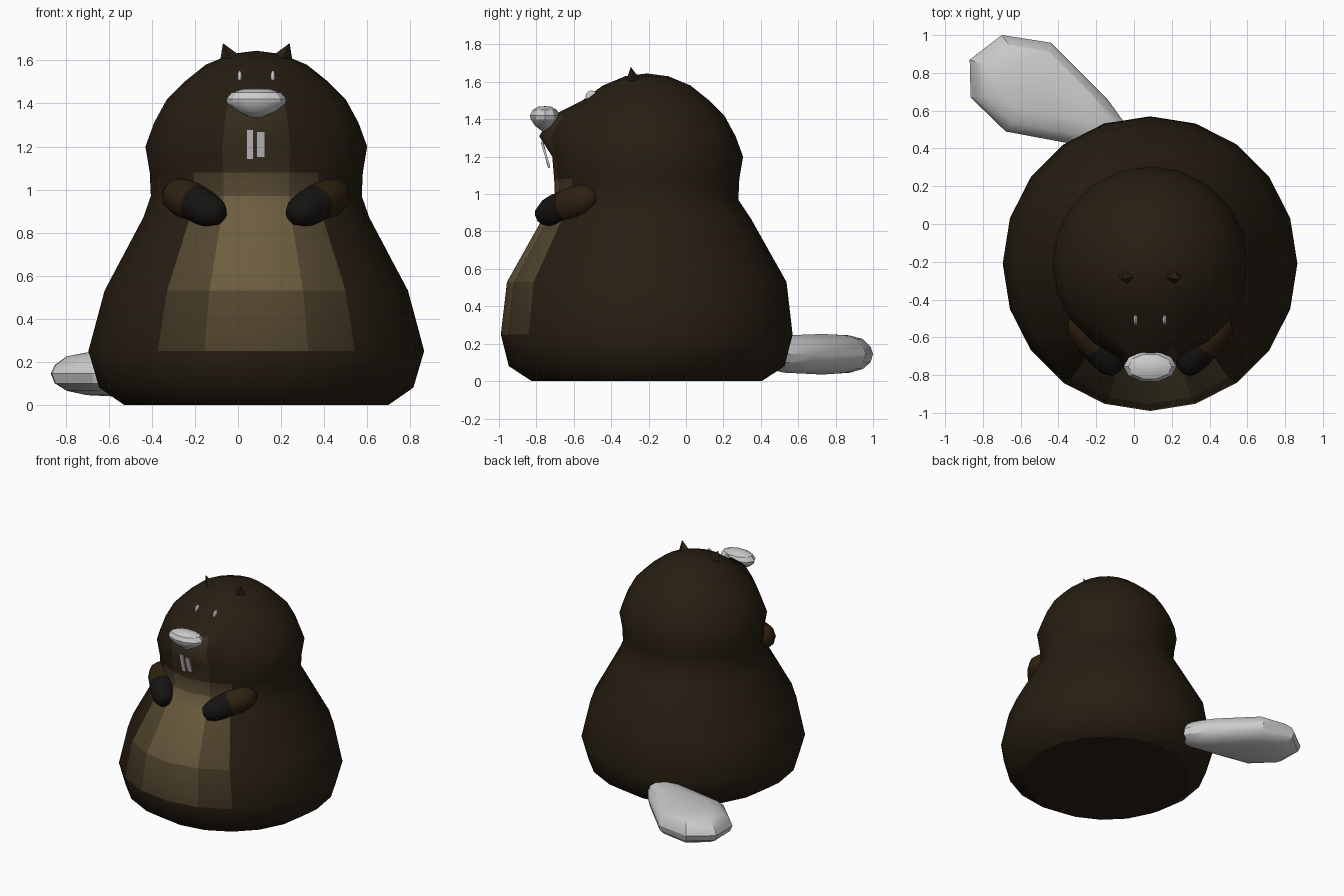
import bpy, bmesh, math
from mathutils import Vector

if "Cube" in bpy.data.objects:
    bpy.data.objects.remove(bpy.data.objects["Cube"])

CX, CY = 0.085, -0.21      # body axis


def material(name, rgb):
    m = bpy.data.materials.new(name)
    m.diffuse_color = (*rgb, 1)
    m.use_nodes = True
    m.node_tree.nodes["Principled BSDF"].inputs["Base Color"].default_value = m.diffuse_color
    return m


def loft(name, rings, mats=(), pick=None, smooth=30):
    """Skin a list of point rings; a one-point ring closes to a tip."""
    bm = bmesh.new()
    vs = [[bm.verts.new(p) for p in r] for r in rings]
    for i, (a, b) in enumerate(zip(vs, vs[1:])):
        n = max(len(a), len(b))
        for j in range(n):
            k = (j + 1) % n
            q = [a[j % len(a)], a[k % len(a)], b[k % len(b)], b[j % len(b)]]
            f = bm.faces.new(list(dict.fromkeys(q)))
            if pick:
                f.material_index = pick(i, j)
    for end in (vs[0], vs[-1]):
        if len(end) > 2:
            bm.faces.new(end)
    bmesh.ops.recalc_face_normals(bm, faces=bm.faces)
    me = bpy.data.meshes.new(name)
    bm.to_mesh(me)
    bm.free()
    for m in mats:
        me.materials.append(m)
    ob = bpy.data.objects.new(name, me)
    bpy.context.collection.objects.link(ob)
    bpy.context.view_layer.objects.active = ob
    bpy.ops.object.select_all(action='DESELECT')
    ob.select_set(True)
    if smooth:
        bpy.ops.object.shade_smooth_by_angle(angle=math.radians(smooth))
    return ob


def flip(p, s):
    """Place a right-side point on side s (+1 or -1) of the body axis."""
    return (CX + s * (p[0] - CX), p[1], p[2])


# Fur shades from dark brown to tan
dark, tan = Vector((0.020, 0.013, 0.006)), Vector((0.15, 0.11, 0.05))
LEVELS = 8
fur = [material(f"fur_{i}", dark.lerp(tan, i / LEVELS)) for i in range(LEVELS + 1)]
arm_fur = material("arm_fur", (0.028, 0.015, 0.005))
paw_fur = material("paw_fur", (0.008, 0.007, 0.006))

# Body and head: 20-sided lathe (z, radius, y stretch, snout push)
N = 20
profile = [(0, .615, 1, 0), (.08, .73, 1.01, 0), (.25, .78, 1, 0),
           (.53, .705, 1.06, 0), (.87, .525, 1.06, 0), (.97, .49, 1, 0),
           (1.08, .495, 1, 0), (1.20, .515, 1, -.01), (1.31, .475, 1, .10),
           (1.42, .415, 1, .09), (1.50, .335, 1, .01), (1.58, .235, 1, 0),
           (1.63, .115, 1, 0)]
reach = {0: 1, 1: .6, N - 1: .6}          # snout width around the front
rings = []
for z, r, sy, push in profile:
    ring = []
    for k in range(N):
        a = math.tau * k / N
        ring.append((CX + r * math.sin(a),
                     CY - r * sy * math.cos(a) - push * reach.get(k, 0), z))
    rings.append(ring)
rings.append([(CX, CY, 1.645)])


def belly_weight(i, k):
    k %= N
    if i in (3, 4, 5) and k in (0, 1, N - 1):
        return 1
    return .3 if i in (7, 8) and k == 0 else 0


def belly_shade(i, j):
    w = sum(belly_weight(a, b) for a in (i, i + 1) for b in (j, j + 1)) / 4
    return round(w * LEVELS)


body = loft("body", rings, fur, belly_shade, smooth=None)
for f in body.data.polygons:
    f.use_smooth = len(f.vertices) < N    # flat underside

# Tail: flattened paddle
outline = [(.05, .36), (-.06, .55), (-.14, .66), (-.44, .96), (-.70, 1.0),
           (-.87, .87), (-.865, .67), (-.68, .49), (-.36, .43)]
tc = (-.50, .73)
levels = [(.045, .55), (.065, .80), (.10, .95), (.145, 1), (.185, .95),
          (.225, .80), (.245, .52)]
loft("tail",
     [[(*tc, .035)]]
     + [[(tc[0] + s * (x - tc[0]), tc[1] + s * (y - tc[1]), z) for x, y in outline]
        for z, s in levels]
     + [[(*tc, .252)]])

# Nose: domed above, pointed below
NY = -.755
nose = [[(CX, NY, 1.325)]]
for z, s in [(1.365, .66), (1.40, .96), (1.42, 1), (1.45, .82), (1.467, .45)]:
    nose.append([(CX + .14 * s * math.cos(math.tau * k / 10),
                  NY + .083 * s * math.sin(math.tau * k / 10), z) for k in range(10)])
nose.append([(CX, NY, 1.47)])
loft("nose", nose)

# Front teeth: thin leaning slabs (x0, x1, bottom, top)
for name, x0, x1, zb, zt in [("tooth_left", .04, .072, 1.14, 1.28),
                             ("tooth_right", .087, .126, 1.15, 1.27)]:
    loft(name, [[(x0, y, z), (x1, y, z), (x1, y + .012, z), (x0, y + .012, z)]
                for y, z in ((-.738, zb), (-.775, zt))], smooth=None)

for side, s in (("right", 1), ("left", -1)):
    # Eyes: narrow upright ovals
    bpy.ops.mesh.primitive_uv_sphere_add(segments=10, ring_count=6, radius=1,
                                         location=(CX + s * .077, -.505, 1.522))
    eye = bpy.context.object
    eye.name = f"eye_{side}"
    eye.scale = (.012, .032, .032)
    bpy.ops.object.shade_smooth()

    # Ears: small pointed pyramids
    base = [(.165, -.28, 1.625), (.20, -.325, 1.59), (.255, -.27, 1.585), (.21, -.235, 1.60)]
    loft(f"ear_{side}", [[flip(p, s) for p in base], [flip((.24, -.295, 1.68), s)]],
         [fur[0]], smooth=None)

    # Arms: rounded stubs with darker paws (distance along arm, radius)
    A, B = Vector((.44, -.55, .97)), Vector((.285, -.745, .895))
    axis = (B - A).normalized()
    u = axis.cross(Vector((0, 0, 1))).normalized()
    v = axis.cross(u)
    stations = [(-.075, .045), (-.03, .08), (.04, .093), (.12, .088),
                (.19, .085), (.25, .075), (.30, .05)]
    arm = [[flip(A - axis * .09, s)]]
    for d, r in stations:
        arm.append([flip(A + axis * d + r * (u * math.cos(math.tau * k / 10)
                                             + v * math.sin(math.tau * k / 10)), s)
                    for k in range(10)])
    arm.append([flip(A + axis * .315, s)])
    loft(f"arm_{side}", arm, [arm_fur, paw_fur], lambda i, j: int(i >= 4), smooth=50)
